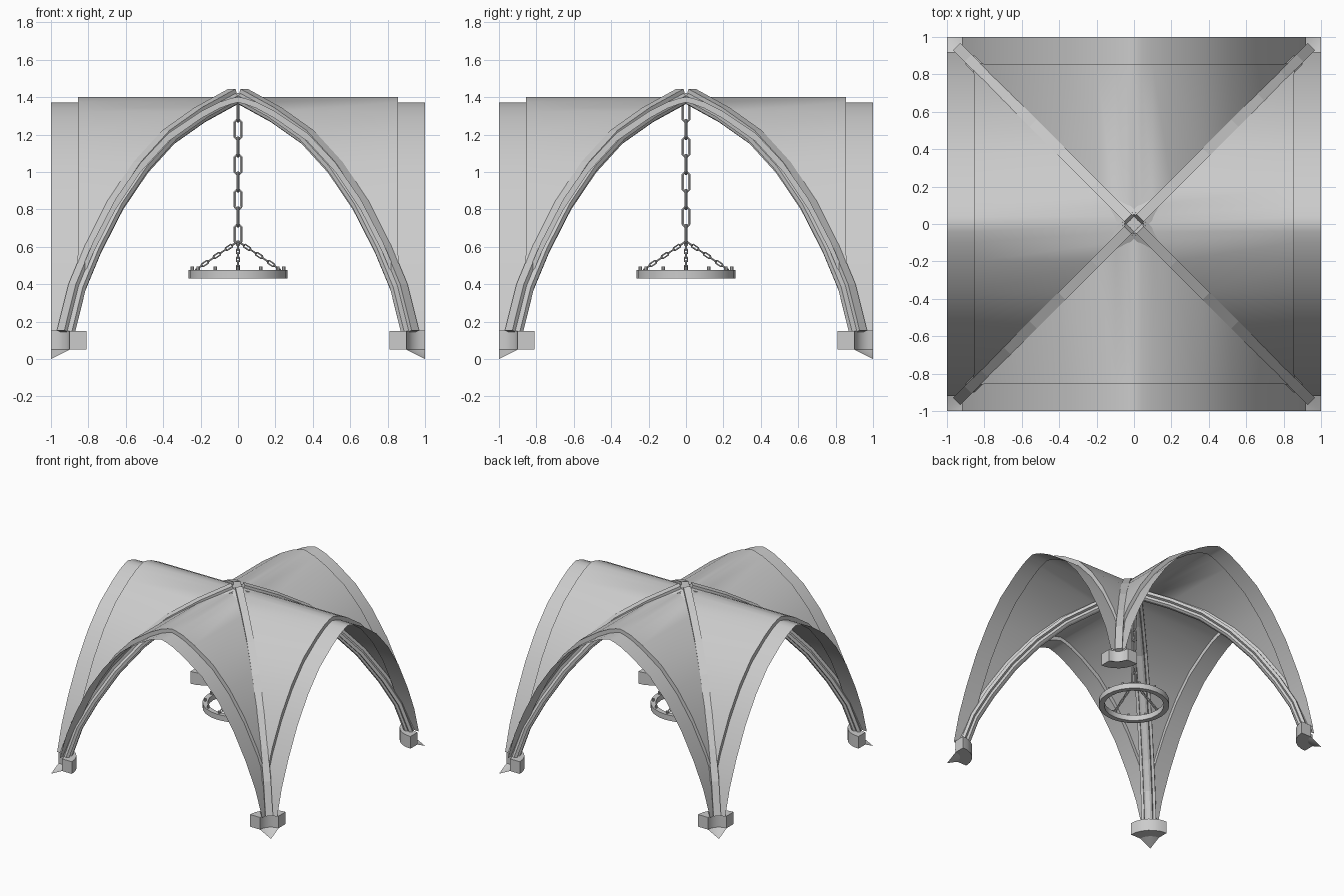
import bpy, bmesh, math
from mathutils import Vector, Matrix

if "Cube" in bpy.data.objects:
    bpy.data.objects.remove(bpy.data.objects["Cube"])

# Pointed-arch half profile (distance from centre, height)
ARCH = [(0, 1.372), (.04, 1.362), (.1, 1.34), (.2, 1.285), (.37, 1.165), (.52, 1.0),
        (.655, .8), (.775, .565), (.86, .36), (.92, .15)]
STEP = .855


def finish(bm, name, angle=None, solid=True):
    if solid:
        bmesh.ops.recalc_face_normals(bm, faces=bm.faces)
    me = bpy.data.meshes.new(name)
    bm.to_mesh(me)
    bm.free()
    ob = bpy.data.objects.new(name, me)
    bpy.context.collection.objects.link(ob)
    if angle:
        bpy.ops.object.select_all(action='DESELECT')
        ob.select_set(True)
        bpy.context.view_layer.objects.active = ob
        bpy.ops.object.shade_smooth_by_angle(angle=math.radians(angle))
    return ob


def spin4(bm):
    """Repeat the geometry at four quarter turns."""
    src = bm.verts[:] + bm.edges[:] + bm.faces[:]
    for k in (1, 2, 3):
        new = bmesh.ops.duplicate(bm, geom=src)["geom"]
        bmesh.ops.rotate(bm, verts=[g for g in new if isinstance(g, bmesh.types.BMVert)],
                         matrix=Matrix.Rotation(k * math.pi / 2, 3, 'Z'))


def sweep(bm, path, side, prof, closed=False):
    """Carry a closed profile (sideways, outward) along a flat path."""
    n, rings = len(path), []
    for i, p in enumerate(path):
        a = path[i - 1] if closed or i else p
        b = path[(i + 1) % n] if closed or i < n - 1 else p
        up = (b - a).normalized().cross(side)
        rings.append([bm.verts.new(p + side * u + up * v) for u, v in prof])
    m = len(prof)
    for i in range(n if closed else n - 1):
        r, s = rings[i], rings[(i + 1) % n]
        for j in range(m):
            bm.faces.new((r[j], r[(j + 1) % m], s[(j + 1) % m], s[j]))
    if not closed:
        bm.faces.new(rings[0])
        bm.faces.new(rings[-1])


def lathe(bm, prof, steps, a0=0, a1=2 * math.pi, centre=Vector(), closed=True):
    """Turn a (radius, z) profile; a part turn gets end caps."""
    full = a1 - a0 > 6.28
    rings = [[bm.verts.new(centre + Vector((r * math.cos(a), r * math.sin(a), z))) for r, z in prof]
             for a in (a0 + (a1 - a0) * i / steps for i in range(steps if full else steps + 1))]
    m = len(prof)
    for i in range(steps):
        r, s = rings[i], rings[(i + 1) % len(rings)]
        for j in range(m if closed else m - 1):
            bm.faces.new((r[j], s[j], s[(j + 1) % m], r[(j + 1) % m]))
    if not full and closed:
        bm.faces.new(rings[0])
        bm.faces.new(rings[-1])


def link(bm, centre, axis, side, length, width, t):
    """Chamfered oblong chain link lying along axis."""
    out = axis.cross(side)
    w, h = width / 2 - t, length / 2 - t
    c = w * .6
    pts = [(w, h - c), (w - c, h), (c - w, h), (-w, h - c), (-w, c - h), (c - w, -h), (w - c, -h), (w, c - h)]
    prof = [(t * math.cos(k * math.pi / 3), t * math.sin(k * math.pi / 3)) for k in range(6)]
    sweep(bm, [centre + out * a + axis * b for a, b in pts], side, prof, True)


# Vault webs and the lower arch bands at their outer ends
web, band = bmesh.new(), bmesh.new()
prof = [(-x, z) for x, z in ARCH[:0:-1]] + ARCH
prev = None
for x, z in prof:
    d = abs(x)
    wz = z + .03 + .04 * d
    s = max(STEP, d)
    row = ([web.verts.new((x, -d, wz)), web.verts.new((x, -s, wz)), web.verts.new((x, -s, z))],
           [band.verts.new((x, -s, z)), band.verts.new((x, -1, z))])
    if prev:
        for bm, a, b in zip((web, band), prev, row):
            for j in range(len(a) - 1):
                bm.faces.new((a[j], a[j + 1], b[j + 1], b[j]))
    prev = row
for bm, name in ((web, "vault_webs"), (band, "arch_bands")):
    spin4(bm)
    bmesh.ops.remove_doubles(bm, verts=bm.verts, dist=.0005)
    bmesh.ops.dissolve_degenerate(bm, dist=.0005, edges=bm.edges)
    finish(bm, name, 35)

# Moulded diagonal ribs
bm = bmesh.new()
half = [(.028, .042), (.028, .02), (.055, .012), (.055, -.012), (.034, -.018), (.03, -.036), (.014, -.045)]
prof = half + [(-u, v) for u, v in half[::-1]]
path = [Vector((d, d, z + .022)) for d, z in [(.022, 1.383)] + ARCH[3:-1]] + [Vector((.92, .92, .14))]
sweep(bm, path, Vector((-1, 1, 0)).normalized(), prof)
spin4(bm)
finish(bm, "diagonal_ribs")

# Corner capitals: quarter ring with a cone tip below
bm = bmesh.new()
corner = Vector((1, 1, 0))
lathe(bm, [(.1, .05), (.19, .05), (.19, .15), (.1, .15)], 6, math.pi, 1.5 * math.pi, corner)
lathe(bm, [(.1, .05), (0, 0)], 6, math.pi, 1.5 * math.pi, corner, False)
bmesh.ops.remove_doubles(bm, verts=bm.verts, dist=.0005)
spin4(bm)
finish(bm, "corner_capitals", 35)

# Main hanging chain
Z, X, Y = Vector((0, 0, 1)), Vector((1, 0, 0)), Vector((0, 1, 0))
bm = bmesh.new()
for i in range(8):
    link(bm, Vector((0, 0, 1.321 - i * .0935)), Z, Y if i % 2 else X, .115, .052, .008)
finish(bm, "main_chain")

# Four fine chains down to the hoop
bm = bmesh.new()
top, end = Vector((0, 0, .63)), Vector((.225, 0, .478))
axis = (end - top).normalized()
for i in range(7):
    side = Y if i % 2 else axis.cross(Y)
    link(bm, top.lerp(end, (i + .5) / 7), axis, side, .052, .025, .0045)
spin4(bm)
finish(bm, "hoop_chains")

# Chandelier hoop
bm = bmesh.new()
lathe(bm, [(.225, .43), (.265, .43), (.265, .475), (.225, .475)], 24)
finish(bm, "chandelier_hoop", 35)

# Candle holders on the hoop
bm = bmesh.new()
for k in range(12):
    a = k * math.pi / 6
    bmesh.ops.create_cone(bm, cap_ends=True, segments=8, radius1=.009, radius2=.009, depth=.024,
                          matrix=Matrix.Translation((.245 * math.cos(a), .245 * math.sin(a), .484)))
finish(bm, "candle_holders")
